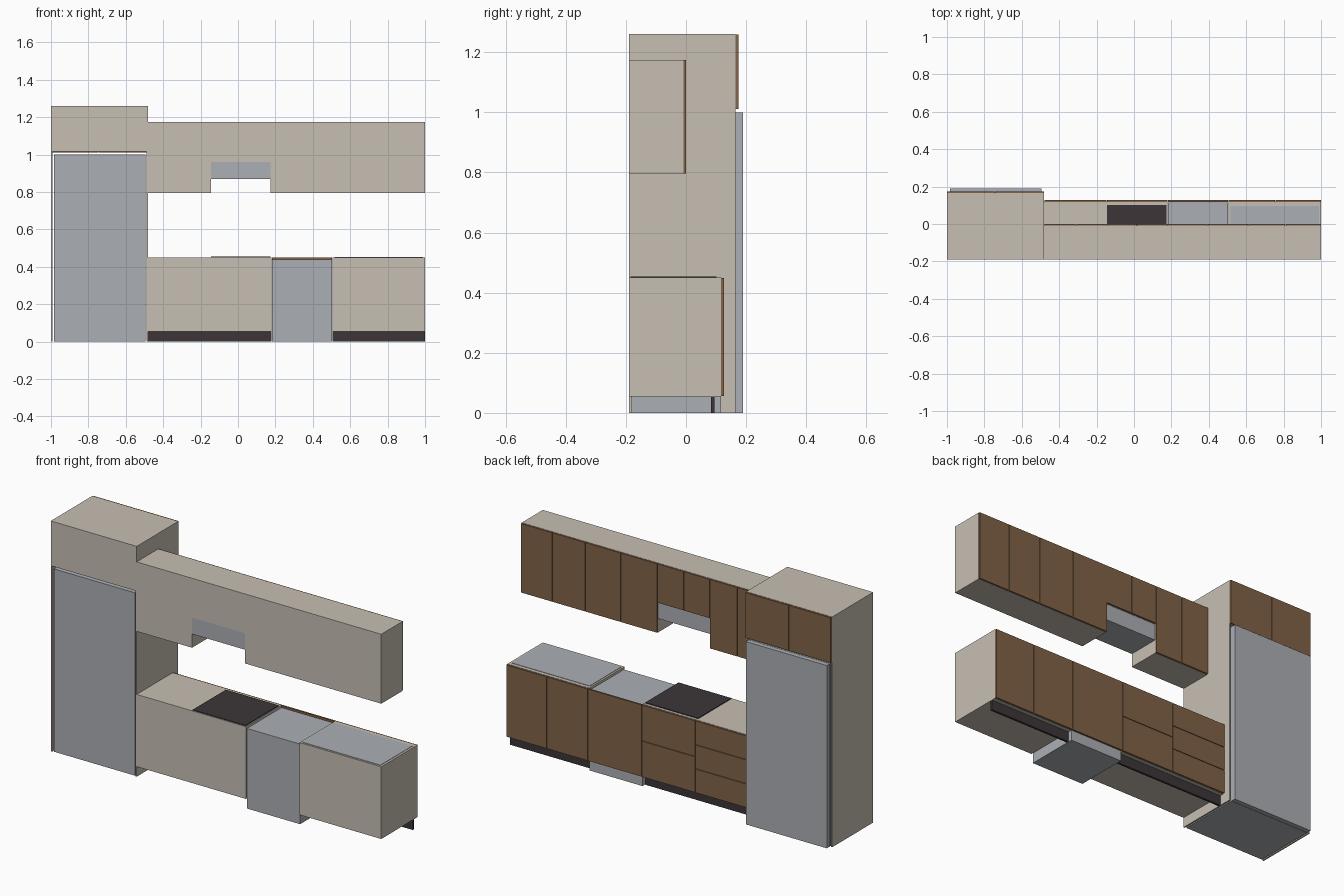
import bpy

cube = bpy.data.objects.get("Cube")
if cube:
    bpy.data.objects.remove(cube, do_unlink=True)


def material(name, color):
    m = bpy.data.materials.new(name)
    m.use_nodes = True
    rgba = (*color, 1)
    m.diffuse_color = rgba
    node = next(n for n in m.node_tree.nodes if n.type == 'BSDF_PRINCIPLED')
    node.inputs["Base Color"].default_value = rgba
    node.inputs["Roughness"].default_value = 0.7
    return m


BEIGE = material("beige carcass", (0.57, 0.52, 0.45))
WOOD = material("brown wood", (0.22, 0.125, 0.063))
STEEL = material("grey steel", (0.41, 0.43, 0.46))
DARK = material("dark charcoal", (0.045, 0.036, 0.038))


def box(name, x, y, z, mat):
    """Box between the (low, high) pairs x, y and z."""
    corners = [(a, b, c) for a in x for b in y for c in z]
    faces = [(0, 1, 3, 2), (4, 6, 7, 5), (0, 4, 5, 1),
             (2, 3, 7, 6), (0, 2, 6, 4), (1, 5, 7, 3)]
    mesh = bpy.data.meshes.new(name)
    mesh.from_pydata(corners, [], faces)
    mesh.materials.append(mat)
    obj = bpy.data.objects.new(name, mesh)
    bpy.context.collection.objects.link(obj)
    return obj


GAP = 0.0015


def fronts(name, xs, zs, y):
    """Grid of door or drawer fronts between the lines xs and zs."""
    for x0, x1 in zip(xs, xs[1:]):
        for z0, z1 in zip(zs, zs[1:]):
            box(name, (x0 + GAP, x1 - GAP), y, (z0 + GAP, z1 - GAP), WOOD)


BACK = -0.19
END, TALL = 1.0, -0.48            # right-hand end and tall unit side
HOB = (-0.145, 0.175)
WASHER = (0.18, 0.505)

# Tall fridge housing
box("tall_cabinet", (-1, TALL), (BACK, 0.165), (1.015, 1.26), BEIGE)
for x in (-1, TALL - 0.008):
    box("tall_side_panel", (x, x + 0.008), (BACK, 0.165), (0, 1.015), BEIGE)
fronts("tall_door", (-1, -0.745, TALL), (1.01, 1.26), (0.165, 0.175))
box("fridge_body", (-0.985, -0.495), (-0.185, 0.163), (0, 1.0), STEEL)
box("fridge_door", (-0.985, -0.495), (0.165, 0.19), (0, 1.0), STEEL)

# Wall cabinets with the extractor hood in the notch
WALL, LOW, HIGH, NOTCH = (BACK, -0.008), 0.795, 1.175, 0.96
WALL_DOOR = (-0.008, 0.0)
for x, low in (((TALL, HOB[0]), LOW), (HOB, NOTCH), ((HOB[1], END), LOW)):
    box("wall_cabinet", x, WALL, (low, HIGH), BEIGE)
fronts("wall_door", (TALL, -0.31, HOB[0]), (LOW, HIGH), WALL_DOOR)
fronts("hood_door", (HOB[0], 0.015, HOB[1]), (NOTCH, HIGH), WALL_DOOR)
fronts("wall_door", (HOB[1], 0.395, 0.61, 0.81, END), (LOW, HIGH), WALL_DOOR)
box("extractor_hood", HOB, (BACK, -0.01), (0.87, NOTCH), STEEL)

# Base cabinets, toe kicks and fronts
KICK, TOP = 0.055, 0.45
THIRD = (TOP - KICK) / 3
BASE_DOOR = (0.117, 0.127)
for x in ((TALL, WASHER[0]), (WASHER[1], END)):
    box("base_cabinet", x, (BACK, 0.117), (KICK, TOP), BEIGE)
    box("toe_kick", x, (0.083, 0.095), (0, KICK), DARK)
fronts("drawer", (TALL, HOB[0]),
       (KICK, KICK + THIRD, TOP - THIRD, TOP), BASE_DOOR)
fronts("hob_drawer", (HOB[0], WASHER[0]), (KICK, (KICK + TOP) / 2, TOP), BASE_DOOR)
fronts("dishwasher_door", WASHER, (KICK, TOP), BASE_DOOR)
fronts("sink_door", (WASHER[1], 0.755, END), (KICK, TOP), BASE_DOOR)

# Appliances in the base run
box("dishwasher", (WASHER[0] + 0.002, WASHER[1] - 0.002), (-0.182, 0.116), (0, 0.438), STEEL)
box("hob", HOB, (-0.185, 0.102), (TOP, TOP + 0.004), DARK)
box("sink_plate", (0.515, 0.988), (-0.18, 0.097), (TOP, TOP + 0.002), STEEL)
